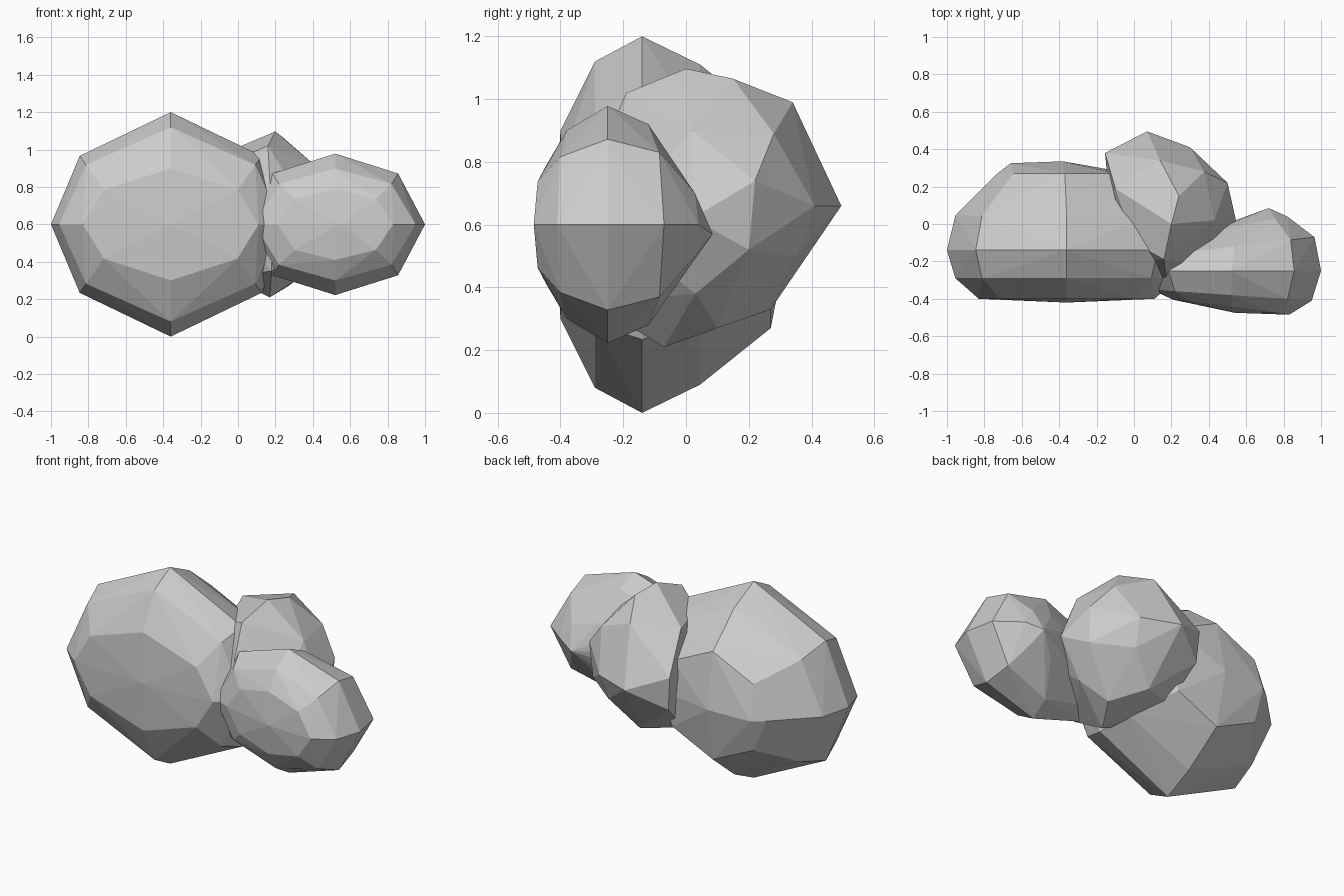
import bpy, bmesh


def hull(name, points):
    bm = bmesh.new()
    for p in points:
        bm.verts.new(p)
    res = bmesh.ops.convex_hull(bm, input=bm.verts)
    loose = [v for v in bm.verts if not v.link_faces]
    bmesh.ops.delete(bm, geom=loose, context='VERTS')
    bmesh.ops.dissolve_limit(bm, angle_limit=0.03, verts=bm.verts, edges=bm.edges)
    bmesh.ops.recalc_face_normals(bm, faces=bm.faces)
    me = bpy.data.meshes.new(name)
    bm.to_mesh(me)
    bm.free()
    ob = bpy.data.objects.new(name, me)
    bpy.context.collection.objects.link(ob)
    return ob


def octagon(cx, y, cz, rx, rz, fx, fz, skew=0.0):
    """Eight-sided ring facing the front; skew pushes y along x."""
    dirs = [(1, 0), (fx, fz), (0, 1), (-fx, fz), (-1, 0), (-fx, -fz), (0, -1), (fx, -fz)]
    return [(cx + rx * a, y + skew * a, cz + rz * b) for a, b in dirs]


# Large boulder on the left: rings from front to back
pts = [(-0.36, -0.42, 0.6)]
for cx, y, rx, rz in [(-0.36, -0.40, 0.47, 0.30), (-0.36, -0.29, 0.595, 0.52),
                      (-0.36, -0.14, 0.64, 0.60), (-0.36, 0.045, 0.595, 0.51),
                      (-0.37, 0.27, 0.36, 0.33)]:
    pts += octagon(cx, y, 0.6, rx, rz, 0.76, 0.61)
pts += [(-0.66, 0.325, 0.6), (-0.38, 0.335, 0.6), (-0.15, 0.29, 0.6)]
hull("large_boulder", pts)

# Small boulder on the right, slightly turned
pts = [(0.54, -0.475, 0.6)]
for cx, y, rx, rz, s in [(0.52, -0.445, 0.31, 0.19, -0.04), (0.52, -0.38, 0.43, 0.30, -0.03),
                         (0.52, -0.25, 0.48, 0.378, 0.0), (0.54, -0.12, 0.425, 0.32, 0.05),
                         (0.60, 0.0, 0.22, 0.14, 0.04)]:
    pts += octagon(cx, y, 0.6, rx, rz, 0.70, 0.72, s)
pts += [(0.72, 0.085, 0.57)]
hull("small_boulder", pts)

# Middle boulder behind, facing sideways
widest = [(0.2, 0.0, 1.097), (0.14, 0.34, 0.99), (0.07, 0.495, 0.66), (0.12, 0.27, 0.33),
          (0.17, -0.07, 0.21), (0.18, -0.30, 0.35), (0.18, -0.36, 0.65), (0.16, -0.19, 1.02)]
right_ring = [(0.24, 0.15, 1.065), (0.375, 0.28, 0.89), (0.30, 0.41, 0.66), (0.43, 0.02, 0.90),
              (0.5, 0.22, 0.74), (0.545, 0.02, 0.62), (0.49, 0.2, 0.52), (0.42, 0.03, 0.38),
              (0.27, 0.10, 0.27), (0.28, 0.35, 0.5), (0.42, -0.25, 0.6)]
left_ring = [(-0.1, 0.19, 0.97), (-0.155, 0.38, 0.75), (-0.14, 0.37, 0.55),
             (-0.1, 0.18, 0.36), (-0.05, -0.1, 0.32), (-0.1, -0.2, 0.65), (0.0, -0.1, 0.95)]
hull("middle_boulder", widest + right_ring + left_ring)
